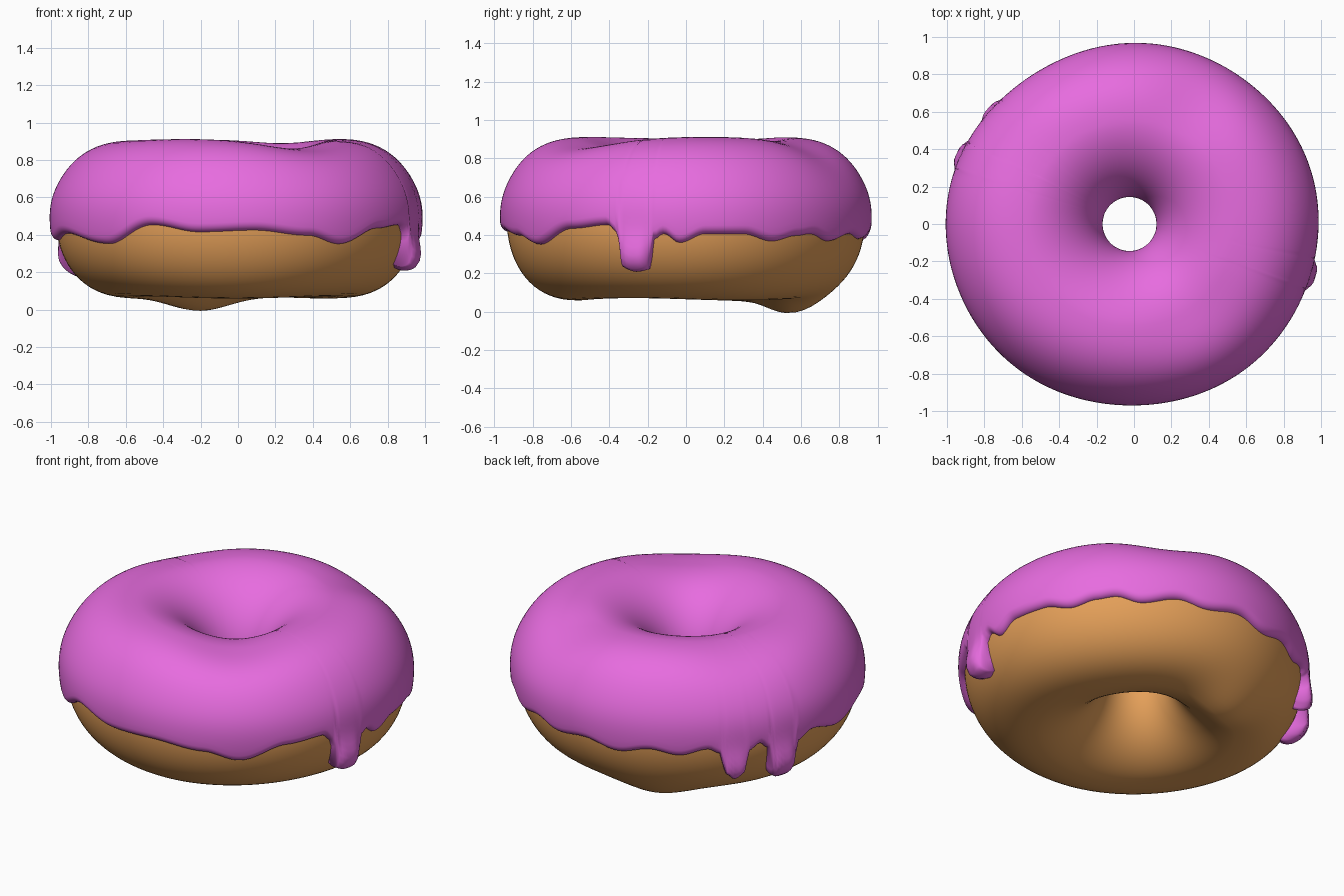
import bpy, bmesh, math
from mathutils import Vector

if "Cube" in bpy.data.objects:
    bpy.data.objects.remove(bpy.data.objects["Cube"])

RING, HALF_W, MID_Z, HALF_H = 0.555, 0.387, 0.47, 0.405


def gauss(d, s):
    return math.exp(-(d / s) ** 2 / 2)


def surface(a, phi, off):
    """Point on the wobbly dough ring; a = around, phi = around the section."""
    c, s = math.cos(phi), math.sin(phi)
    n = Vector((c / HALF_W, s / HALF_H)).normalized()
    # outside is fuller than an ellipse, the hole flares a little more
    full = abs(c) ** 0.84 if c > 0 else -abs(c) ** 1.12
    r = RING + HALF_W * full + n.x * off
    z = MID_Z + HALF_H * s + n.y * off
    if c > 0:
        r += c * (0.013 * math.cos(2 * a) + 0.003 * math.sin(5 * a) + 0.008)
        r -= c * 0.02 * gauss(a - 2.25, 0.5)
    else:
        r -= c * (0.008 - 0.012 * math.cos(a))
    x, y = r * math.cos(a) - 0.012, r * math.sin(a)
    # soft dents on the top and a foot-like bump below
    if s > 0:
        z -= s * 0.045 * gauss(math.hypot(x - 0.33, y + 0.5), 0.2)
        z -= s * 0.045 * gauss(math.hypot(x - 0.36, y - 0.7), 0.17)
        z -= s * 0.025 * gauss(math.hypot(x + 0.68, y - 0.42), 0.2)
        z += s * 0.004 * math.sin(3 * a + 1.2)
    else:
        z += s * 0.075 * gauss(math.hypot(x + 0.2, y - 0.54), 0.16)
        z += s * 0.006 * math.sin(3 * a)
    return (x, y, z)


def make_object(name, rows, cols, func, close_v, color):
    verts = [func(2 * math.pi * i / cols, j) for i in range(cols) for j in range(rows)]
    faces = []
    for i in range(cols):
        k = (i + 1) % cols
        for j in range(rows if close_v else rows - 1):
            m = (j + 1) % rows
            faces.append((i * rows + j, k * rows + j, k * rows + m, i * rows + m))
    mesh = bpy.data.meshes.new(name)
    mesh.from_pydata(verts, [], faces)
    mesh.polygons.foreach_set("use_smooth", [True] * len(faces))
    mat = bpy.data.materials.new(name + "_colour")
    mat.diffuse_color = color
    mat.use_nodes = True
    mat.node_tree.nodes["Principled BSDF"].inputs["Base Color"].default_value = mat.diffuse_color
    mesh.materials.append(mat)
    obj = bpy.data.objects.new(name, mesh)
    bpy.context.collection.objects.link(obj)
    # make faces point outward
    bm = bmesh.new()
    bm.from_mesh(mesh)
    if max(bm.faces, key=lambda f: f.calc_center_median().z).normal.z < 0:
        bmesh.ops.reverse_faces(bm, faces=bm.faces)
    bm.to_mesh(mesh)
    bm.free()


# dough ring
DOUGH_ROWS = 72
make_object("dough", DOUGH_ROWS, 128,
            lambda a, j: surface(a, 2 * math.pi * j / DOUGH_ROWS, 0), True,
            (0.78, 0.35, 0.10, 1))

# height of the icing's lower edge around the ring: (degrees, z)
EDGE = [(-160, .40), (-136, .34), (-118, .45), (-102, .41), (-84, .42), (-66, .39),
        (-54, .34), (-38, .43), (-25, .45), (-21.5, .40), (-20, .22), (-16, .20),
        (-11.7, .21), (-10, .37), (-7, .40), (-2, .35), (6, .40), (18, .40), (28, .36),
        (37, .39), (43, .40), (52, .36), (65, .40), (75, .37), (88, .40), (100, .36),
        (112, .40), (122, .37), (132, .41), (136, .38), (138, .26), (141, .22),
        (144, .26), (146, .38), (150, .42), (153, .38), (154.5, .20), (158, .16),
        (162, .18), (163.7, .37), (170, .42), (185, .36), (200, .40)]
DRIPS = [(-16, 0.065), (141, 0.05), (158, 0.06)]


def edge_height(deg):
    for (d0, z0), (d1, z1) in zip(EDGE, EDGE[1:]):
        if d0 <= deg <= d1:
            t = (1 - math.cos(math.pi * (deg - d0) / (d1 - d0))) / 2
            return z0 + (z1 - z0) * t
    return 0.40


# rows along the icing section, packed tightly at the two rounded rims
CAP = 0.035
rim = [CAP * (1 - math.cos(math.pi / 2 * i / 7)) for i in range(7)]
STEPS = rim + [CAP + (1 - 2 * CAP) * i / 44 for i in range(45)] + [1 - t for t in reversed(rim)]


def icing_point(a, j):
    t = STEPS[j]
    deg = math.degrees(a)
    if deg > 200:
        deg -= 360
    phi_end = math.asin((edge_height(deg) - MID_Z) / (HALF_H + 0.03))
    phi = math.pi * 1.02 + (phi_end - math.pi * 1.02) * t
    # thickness: thin coat, a little fuller above the edge, swollen drips
    off = 0.033 + 0.006 * gauss(phi - 0.25, 0.2)
    for d, amount in DRIPS:
        off += amount * gauss(phi + 0.44, 0.17) * math.exp(-((deg - d) / 5) ** 4)
    edge = min(t, 1 - t)
    if edge < CAP:
        off = -0.012 + (off + 0.012) * math.sqrt(max(0, 1 - (1 - edge / CAP) ** 2))
    return surface(a, phi, off)


# icing with drips
make_object("icing", len(STEPS), 360, icing_point, False, (0.80, 0.15, 0.74, 1))
